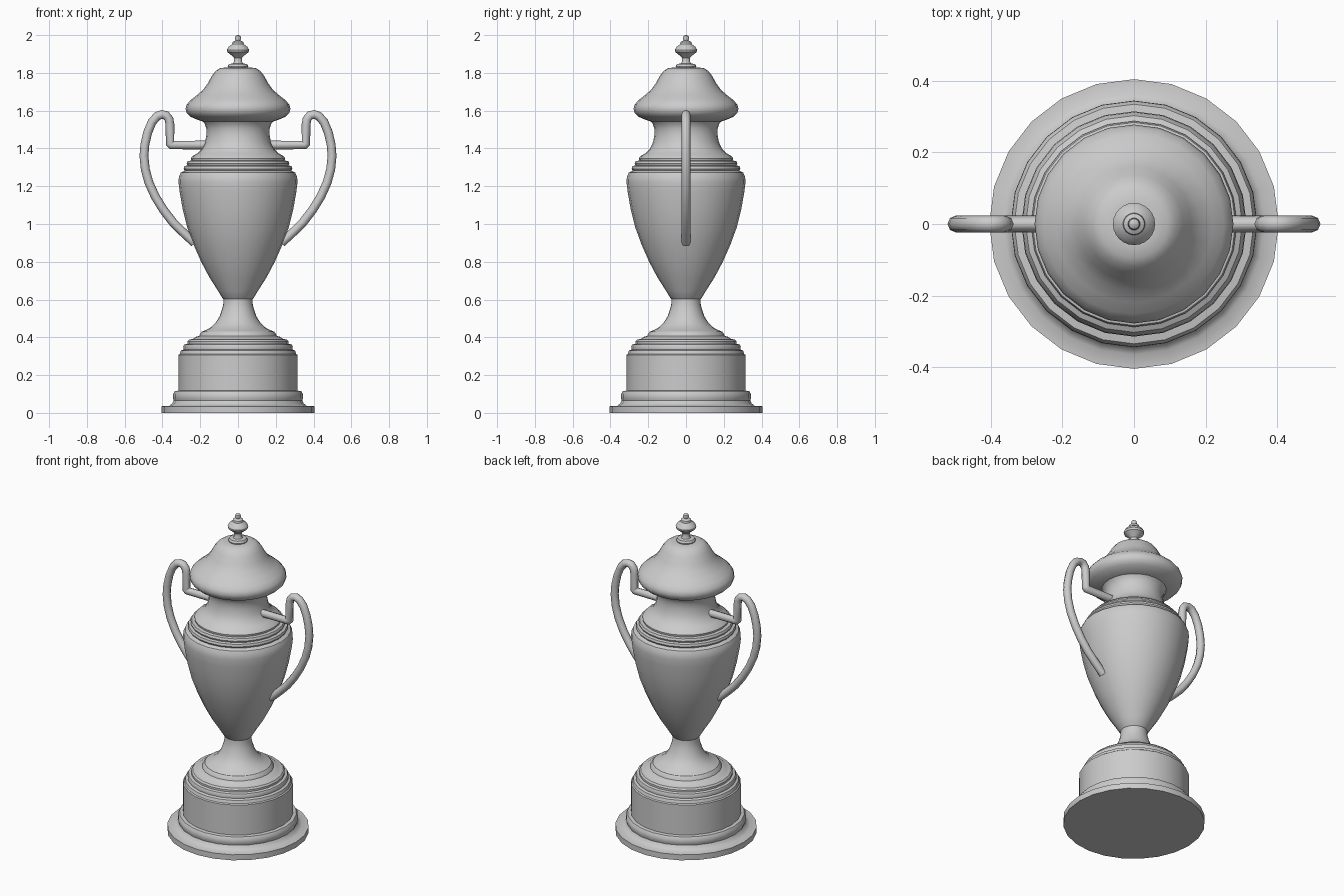
import bpy, bmesh, math

SIDES = 24
metal = bpy.data.materials.new("grey metal")
metal.diffuse_color = (0.6, 0.6, 0.6, 1)


def finish(ob, angle=35):
    ob.data.materials.append(metal)
    bpy.ops.object.select_all(action='DESELECT')
    ob.select_set(True)
    bpy.context.view_layer.objects.active = ob
    bpy.ops.object.shade_smooth_by_angle(angle=math.radians(angle))


def lathe(name, profile, sides=SIDES):
    """Turn a list of (radius, height) into a closed solid."""
    bm = bmesh.new()
    rings = [[bm.verts.new((r * math.cos(2 * math.pi * i / sides),
                            r * math.sin(2 * math.pi * i / sides), z))
              for i in range(sides)] for r, z in profile]
    for a, b in zip(rings, rings[1:]):
        for i in range(sides):
            j = (i + 1) % sides
            bm.faces.new((a[i], a[j], b[j], b[i]))
    bm.faces.new(rings[0][::-1])
    bm.faces.new(rings[-1])
    me = bpy.data.meshes.new(name)
    bm.to_mesh(me)
    bm.free()
    ob = bpy.data.objects.new(name, me)
    bpy.context.collection.objects.link(ob)
    finish(ob)


# Plinth: foot disc, moulding, drum and stepped top
lathe("plinth", [
    (.405, 0), (.405, .035), (.365, .037), (.348, .05), (.340, .065),
    (.345, .08), (.344, .1), (.335, .115), (.315, .118),
    (.315, .307), (.308, .312), (.302, .33), (.288, .336), (.290, .35),
    (.284, .362), (.268, .366), (.268, .378), (.260, .388), (.238, .392),
    (.225, .402), (.205, .408), (.2, .42), (.19, .432)])

# Flared stem
lathe("stem", [
    (.19, .43), (.15, .448), (.12, .475), (.098, .51), (.084, .55),
    (.077, .58), (.077, .605)])

# Urn bowl with ribbed shoulder and waisted neck
lathe("urn_body", [
    (.068, .595), (.082, .607), (.105, .645), (.15, .715), (.195, .8),
    (.235, .89), (.268, .98), (.293, 1.08), (.309, 1.17), (.315, 1.22),
    (.313, 1.25), (.303, 1.272), (.282, 1.282), (.288, 1.292),
    (.284, 1.306), (.268, 1.31), (.272, 1.32), (.266, 1.333),
    (.248, 1.336), (.25, 1.348), (.24, 1.36), (.215, 1.375), (.19, 1.4),
    (.174, 1.435), (.167, 1.475), (.168, 1.505), (.178, 1.535),
    (.2, 1.555)])

# Domed lid
lathe("lid", [
    (.18, 1.54), (.215, 1.552), (.25, 1.567), (.271, 1.587), (.278, 1.61),
    (.272, 1.632), (.252, 1.655), (.22, 1.68), (.185, 1.71),
    (.16, 1.745), (.138, 1.785), (.118, 1.81), (.095, 1.825), (.06, 1.829)])

# Finial knob
lathe("finial", [
    (.052, 1.825), (.055, 1.835), (.048, 1.847), (.026, 1.85),
    (.021, 1.86), (.022, 1.88), (.035, 1.893), (.056, 1.91),
    (.059, 1.922), (.05, 1.938), (.031, 1.952), (.029, 1.964),
    (.013, 1.972), (.017, 1.983), (.014, 1.994), (.005, 2.0)])


def handle(name, side):
    """Round tube: straight arm and riser, then a loop sweeping to the bowl."""
    arm = [(.14, 1.418), (.352, 1.418), (.36, 1.426), (.36, 1.525)]
    loop = [(.365, 1.555), (.381, 1.575), (.403, 1.58), (.428, 1.571),
            (.455, 1.54), (.478, 1.485), (.493, 1.42), (.498, 1.36),
            (.491, 1.29), (.472, 1.22), (.438, 1.145), (.395, 1.075),
            (.345, 1.01), (.295, .96), (.23, .90)]
    pts = arm + loop
    cu = bpy.data.curves.new(name, 'CURVE')
    cu.dimensions = '3D'
    cu.bevel_depth = .0235
    cu.bevel_resolution = 2
    cu.use_fill_caps = True
    sp = cu.splines.new('POLY')
    sp.points.add(len(pts) - 1)
    for p, (x, z) in zip(sp.points, pts):
        p.co = (side * x, 0, z, 1)
    ob = bpy.data.objects.new(name, cu)
    bpy.context.collection.objects.link(ob)
    bpy.ops.object.select_all(action='DESELECT')
    ob.select_set(True)
    bpy.context.view_layer.objects.active = ob
    bpy.ops.object.convert(target='MESH')
    finish(bpy.context.object, 50)


handle("right_handle", 1)
handle("left_handle", -1)
